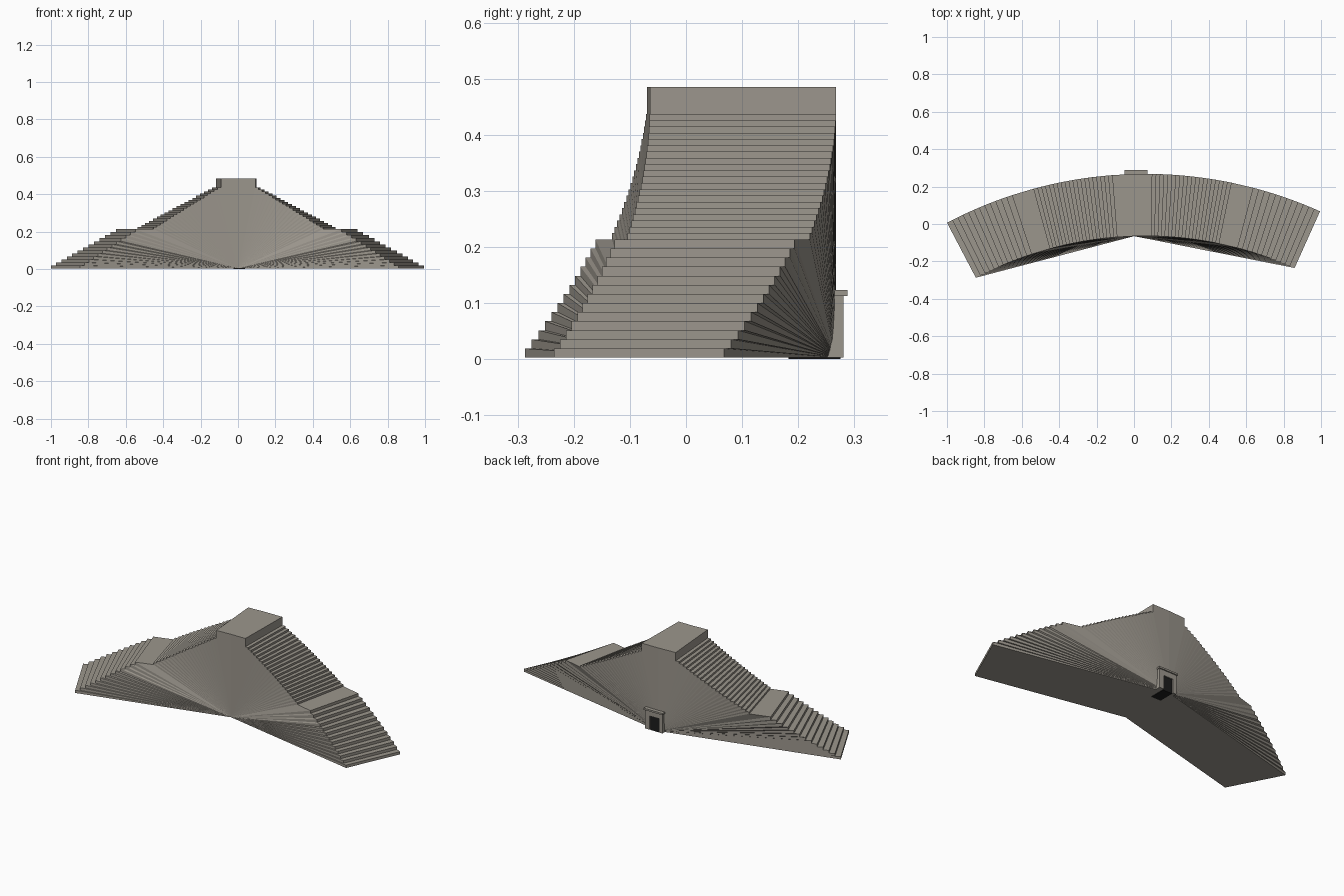
import bpy, bmesh, math

if "Cube" in bpy.data.objects:
    bpy.data.objects.remove(bpy.data.objects["Cube"])

def material(name, rgb):
    m = bpy.data.materials.new(name)
    m.diffuse_color = (*rgb, 1)
    m.use_nodes = True
    m.node_tree.nodes["Principled BSDF"].inputs["Base Color"].default_value = m.diffuse_color
    return m

STONE = material("warm grey stone", (0.33, 0.305, 0.265))
BLACK = material("dark doorway", (0.012, 0.012, 0.012))

# plan arc: centre, radii, and slight turn of the symmetry axis (degrees)
CX, CY, R_IN, R_OUT, TURN = 0.06, -2.012, 1.948, 2.28, -1.75
BASE, LANDING, UPPER, TOP = 0.003, 0.2135, 0.437, 0.485


def flight(profile, a0, a1, z0, z1, risers, treads):
    """Append alternating risers and treads as (angle, height) points."""
    for i in range(risers):
        a = a0 + (a1 - a0) * i / treads
        profile.append((a, z0 + (z1 - z0) * i / risers))
        profile.append((a, z0 + (z1 - z0) * (i + 1) / risers))


def bend(angle, radius, z):
    t = math.radians(angle + TURN)
    return (CX + radius * math.sin(t), CY + radius * math.cos(t), z)


def make_object(name, bm, mat):
    bmesh.ops.recalc_face_normals(bm, faces=bm.faces[:])
    me = bpy.data.meshes.new(name)
    bm.to_mesh(me)
    bm.free()
    me.materials.append(mat)
    ob = bpy.data.objects.new(name, me)
    bpy.context.collection.objects.link(ob)
    return ob


def box(name, x, y, z, mat):
    bm = bmesh.new()
    bmesh.ops.create_cube(bm, size=1)
    for v in bm.verts:
        v.co = [(lo + hi) / 2 + c * (hi - lo) for c, (lo, hi) in zip(v.co, (x, y, z))]
    return make_object(name, bm, mat)


# curved double staircase: stepped profile, mirrored and bent along the arc
half = []
flight(half, 25.95, 16.45, BASE, LANDING, 13, 12)
flight(half, 13.45, 2.7, LANDING, UPPER, 20, 20)
half += [(2.7, UPPER), (2.7, TOP)]
profile = half + [(0, TOP)] + [(-a, z) for a, z in reversed(half)]

bm = bmesh.new()
inner = [bm.verts.new(bend(a, R_IN, z)) for a, z in profile]
outer = [bm.verts.new(bend(a, R_OUT, z)) for a, z in profile]
mid_in = bm.verts.new(bend(0, R_IN, BASE))
mid_out = bm.verts.new(bend(0, R_OUT, BASE))
for i in range(len(profile) - 1):
    bm.faces.new((inner[i], inner[i + 1], outer[i + 1], outer[i]))
    # side walls fan out from the middle of the straight base edges
    bm.faces.new((mid_in, inner[i + 1], inner[i]))
    bm.faces.new((mid_out, outer[i], outer[i + 1]))
for i in (0, -1):
    bm.faces.new((mid_in, inner[i], outer[i], mid_out))
make_object("curved_staircase", bm, STONE)

# doorway at the back: jambs, lintel, cap and dark recess
box("left_jamb", (-0.045, -0.023), (0.22, 0.281), (BASE, 0.113), STONE)
box("right_jamb", (0.037, 0.066), (0.22, 0.281), (BASE, 0.113), STONE)
box("lintel", (-0.023, 0.037), (0.22, 0.281), (0.083, 0.113), STONE)
box("door_cap", (-0.05, 0.071), (0.22, 0.288), (0.113, 0.123), STONE)
box("door_recess", (-0.023, 0.037), (0.183, 0.275), (0, 0.083), BLACK)
